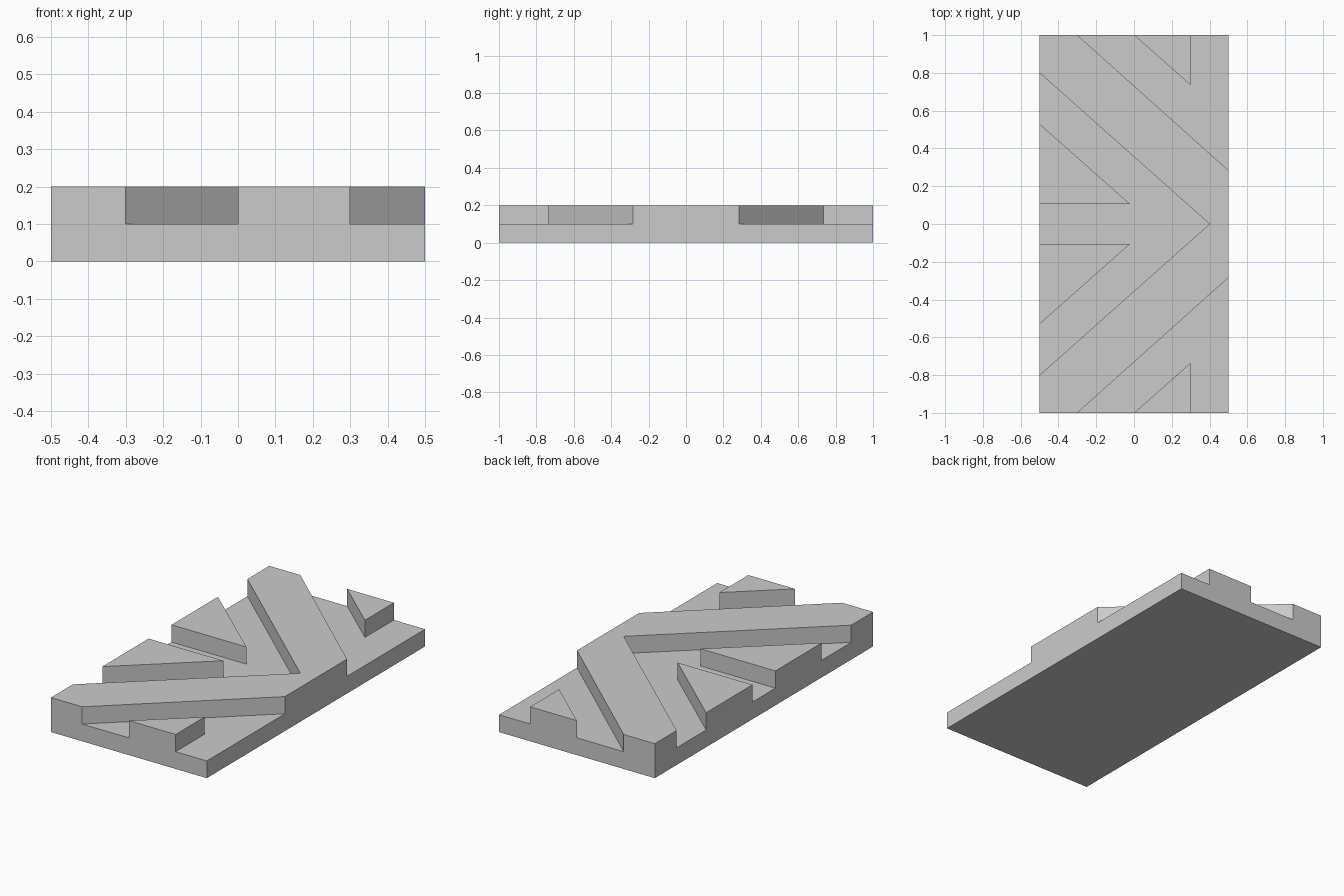
import bpy, bmesh

if "Cube" in bpy.data.objects:
    bpy.data.objects.remove(bpy.data.objects["Cube"])

stone = bpy.data.materials.new("light_grey")
stone.diffuse_color = (0.6, 0.6, 0.6, 1)
stone.use_nodes = True
stone.node_tree.nodes["Principled BSDF"].inputs["Base Color"].default_value = stone.diffuse_color


def prism(name, outline, z0, z1):
    """Extrude a counter-clockwise xy outline from z0 to z1."""
    bm = bmesh.new()
    face = bm.faces.new([bm.verts.new((x, y, z0)) for x, y in outline])
    top = bmesh.ops.extrude_face_region(bm, geom=[face])["geom"]
    for v in top:
        if isinstance(v, bmesh.types.BMVert):
            v.co.z = z1
    bmesh.ops.recalc_face_normals(bm, faces=bm.faces)
    mesh = bpy.data.meshes.new(name)
    bm.to_mesh(mesh)
    bm.free()
    mesh.materials.append(stone)
    obj = bpy.data.objects.new(name, mesh)
    bpy.context.collection.objects.link(obj)
    return obj


# Full-height slab
slab = prism("chevron_slab", [(-0.5, -1), (0.5, -1), (0.5, 1), (-0.5, 1)], 0, 0.2)

# Groove behind the chevron, leaving two wedges on the left edge
half = [(-0.6, 0.889), (-0.6, 0.6185), (-0.02, 0.105), (-0.6, 0.105)]
inner = [(0.4, 0)] + half + [(x, -y) for x, y in reversed(half)]

# Corner groove ahead of the chevron, leaving a small wedge on the end edge
outer = [(0.6, 0.195), (0.6, 1.1), (0.3, 1.1), (0.3, 0.735),
         (-0.113, 1.1), (-0.412, 1.1)]

cutters = [
    prism("inner_groove_cutter", inner, 0.1, 0.3),
    prism("back_groove_cutter", outer, 0.1, 0.3),
    prism("front_groove_cutter", [(x, -y) for x, y in reversed(outer)], 0.1, 0.3),
]
for cutter in cutters:
    cutter.hide_render = True
    cutter.hide_set(True)
    cut = slab.modifiers.new(cutter.name, 'BOOLEAN')
    cut.operation = 'DIFFERENCE'
    cut.solver = 'EXACT'
    cut.object = cutter

# Bake the cuts, then drop the helpers
bpy.context.view_layer.update()
carved = bpy.data.meshes.new_from_object(slab.evaluated_get(bpy.context.evaluated_depsgraph_get()))
slab.modifiers.clear()
slab.data = carved
for cutter in cutters:
    bpy.data.objects.remove(cutter)
